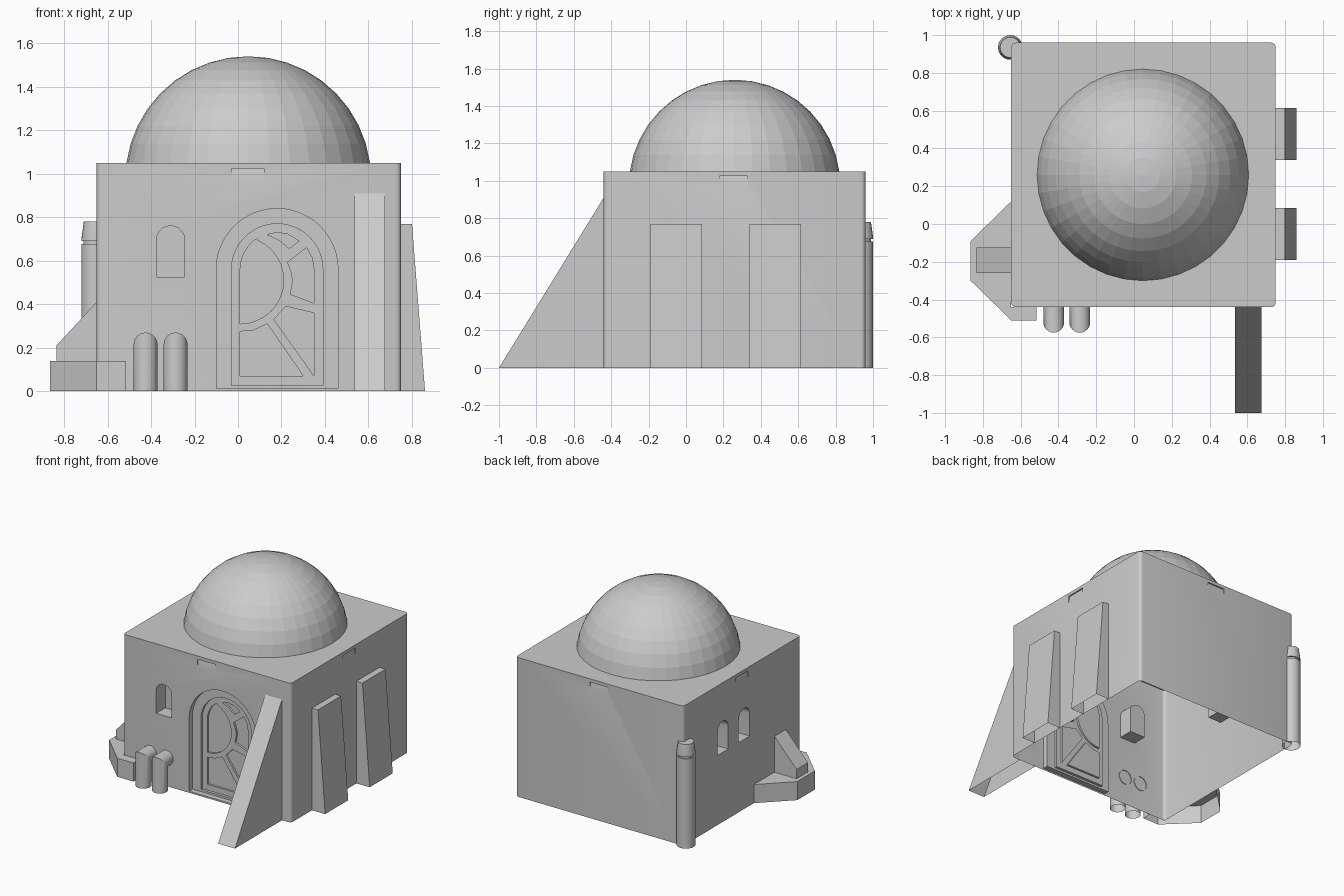
import bpy, bmesh, math
from mathutils import Matrix, Vector

if "Cube" in bpy.data.objects:
    bpy.data.objects.remove(bpy.data.objects["Cube"])

plaster = bpy.data.materials.new("plaster grey")
plaster.diffuse_color = (0.6, 0.6, 0.6, 1)
plaster.use_nodes = True
plaster.node_tree.nodes["Principled BSDF"].inputs["Base Color"].default_value = plaster.diffuse_color


def add(name, bm, smooth=False, open_bottom=False):
    """Turn a bmesh into an object, optionally without its ground faces."""
    bmesh.ops.recalc_face_normals(bm, faces=bm.faces)
    if open_bottom:
        ground = [f for f in bm.faces if all(v.co.z < 1e-4 for v in f.verts)]
        bmesh.ops.delete(bm, geom=ground, context='FACES')
    me = bpy.data.meshes.new(name)
    bm.to_mesh(me)
    bm.free()
    me.materials.append(plaster)
    ob = bpy.data.objects.new(name, me)
    bpy.context.collection.objects.link(ob)
    if smooth:
        smooth_object(ob)
    return ob


def smooth_object(ob):
    bpy.ops.object.select_all(action='DESELECT')
    ob.select_set(True)
    bpy.context.view_layer.objects.active = ob
    bpy.ops.object.shade_smooth_by_angle(angle=math.radians(32))


def prism(pts, axis, a, b):
    """Extrude a 2D outline along an axis from a to b."""
    place = {'x': lambda u, v, t: (t, u, v),
             'y': lambda u, v, t: (u, t, v),
             'z': lambda u, v, t: (u, v, t)}[axis]
    bm = bmesh.new()
    face = bm.faces.new([bm.verts.new(place(u, v, a)) for u, v in pts])
    geom = bmesh.ops.extrude_face_region(bm, geom=[face], use_keep_orig=True)["geom"]
    shift = Vector(place(0, 0, b - a))
    for v in geom:
        if isinstance(v, bmesh.types.BMVert):
            v.co += shift
    return bm


def arc(cx, cz, r, a0, a1, n):
    angles = [math.radians(a0 + (a1 - a0) * i / n) for i in range(n + 1)]
    return [(cx + r * math.cos(a), cz + r * math.sin(a)) for a in angles]


def arch(c, r, bottom, top, n=16):
    return [(c - r, bottom), (c + r, bottom)] + arc(c, top - r, r, 0, 180, n)


# Main block with softened vertical corners
FRONT = -0.44
bm = prism([(-0.65, FRONT), (0.75, FRONT), (0.75, 0.96), (-0.65, 0.96)], 'z', 0, 1.05)
upright = [e for e in bm.edges if abs(e.verts[0].co.z - e.verts[1].co.z) > 0.5]
bmesh.ops.bevel(bm, geom=upright, offset=0.025, segments=4, profile=0.5, affect='EDGES')
body = add("house_body", bm)

# Cutters: windows, stepped door recess, door panels, shallow wall notches
cutters = [prism(arch(-0.31, 0.065, 0.525, 0.76), 'y', -0.6, FRONT + 0.11)]
for y in (0.235, 0.49):
    cutters.append(prism(arch(y, 0.065, 0.525, 0.76), 'x', -0.8, -0.54))
cutters.append(prism(arch(0.18, 0.28, 0.012, 0.84, 24), 'y', -0.6, FRONT + 0.04))
cutters.append(prism(arch(0.18, 0.21, 0.027, 0.77, 24), 'y', -0.6, FRONT + 0.06))
panels = [
    arc(0.01, 0.51, 0.2, -90, 66, 14) + arc(0.18, 0.56, 0.17, 123, 180, 6),
    [(0.135, 0.72), (0.19, 0.695), (0.235, 0.657), (0.28, 0.69), (0.23, 0.722), (0.18, 0.73)],
    [(0.228, 0.593), (0.245, 0.55), (0.252, 0.51), (0.241, 0.446), (0.35, 0.405),
     (0.35, 0.56), (0.34, 0.615), (0.315, 0.66)],
    [(0.165, 0.33), (0.35, 0.07), (0.35, 0.36), (0.22, 0.39)],
    [(0.01, 0.07), (0.30, 0.07), (0.135, 0.31), (0.07, 0.28), (0.01, 0.275)],
]
for p in panels:
    cutters.append(prism(p, 'y', -0.6, FRONT + 0.075))
for k in range(4):
    notch = prism([(-0.47, 1.025), (-0.43, 1.025), (-0.45, 0.905), (-0.47, 0.905)],
                  'x', -0.03, 0.12)
    bmesh.ops.rotate(notch, verts=notch.verts, cent=(0.05, 0.26, 0),
                     matrix=Matrix.Rotation(k * math.pi / 2, 3, 'Z'))
    cutters.append(notch)

helpers = []
for c in cutters:
    cutter = add("cutter", c)
    cutter.hide_render = True
    mod = body.modifiers.new("cut", 'BOOLEAN')
    mod.operation = 'DIFFERENCE'
    mod.solver = 'EXACT'
    mod.object = cutter
    helpers.append(cutter)
bpy.context.view_layer.update()
cut = bpy.data.meshes.new_from_object(body.evaluated_get(bpy.context.evaluated_depsgraph_get()))
body.modifiers.clear()
body.data = cut
for h in helpers:
    bpy.data.objects.remove(h)

# The house shell has no floor
bm = bmesh.new()
bm.from_mesh(cut)
ground = [f for f in bm.faces if all(v.co.z < 1e-4 for v in f.verts)]
bmesh.ops.delete(bm, geom=ground, context='FACES')
bm.to_mesh(cut)
bm.free()
smooth_object(body)


def lathe(name, cx, cy, profile, n, smooth):
    bm = bmesh.new()
    rings = []
    for r, z in profile:
        if r == 0:
            rings.append([bm.verts.new((cx, cy, z))] * n)
        else:
            rings.append([bm.verts.new((cx + r * math.cos(2 * math.pi * i / n),
                                        cy + r * math.sin(2 * math.pi * i / n), z))
                          for i in range(n)])
    for lo, hi in zip(rings, rings[1:]):
        for i in range(n):
            j = (i + 1) % n
            quad = [lo[i], lo[j], hi[j], hi[i]]
            bm.faces.new(list(dict.fromkeys(quad)))
    return add(name, bm, smooth)


# Faceted dome: a sphere cap sitting slightly sunk in the roof
R, CZ, BANDS = 0.565, 0.975, 9
low = math.asin((1.05 - CZ) / R)
dome = []
for i in range(BANDS):
    a = low + (math.pi / 2 - low) * i / BANDS
    dome.append((R * math.cos(a), CZ + R * math.sin(a)))
lathe("dome", 0.047, 0.26, dome + [(0, CZ + R)], 36, False)

# Corner pipe with a tapered cap
lathe("corner_pipe", -0.655, 0.935,
      [(0.065, 0), (0.065, 0.676), (0.055, 0.676), (0.055, 0.69), (0.065, 0.69),
       (0.065, 0.70), (0.054, 0.78), (0, 0.78)], 24, True)

# Sloping buttresses: two on the right, one long one in front
for i, y in enumerate((-0.19, 0.34)):
    add(f"side_buttress_{i + 1}",
        prism([(0.75, 0), (0.86, 0), (0.80, 0.77), (0.75, 0.77)], 'y', y, y + 0.275),
        open_bottom=True)
add("front_buttress",
    prism([(-1, 0), (FRONT, 0), (FRONT, 0.91)], 'x', 0.535, 0.675), open_bottom=True)

# Angled corner bench and the wedge standing on it
add("corner_bench",
    prism([(-0.65, 0.12), (-0.865, -0.09), (-0.865, -0.30), (-0.65, -0.51),
           (-0.515, -0.51), (-0.515, FRONT), (-0.65, FRONT)], 'z', 0, 0.14),
    open_bottom=True)
add("bench_wedge",
    prism([(-0.65, 0.14), (-0.835, 0.14), (-0.835, 0.21), (-0.65, 0.41)], 'y', -0.26, -0.125))

# Mitred elbow pipes coming out of the front wall
for k, cx in enumerate((-0.425, -0.287)):
    bm = bmesh.new()
    n, r = 24, 0.055
    rings = [[], [], []]
    for i in range(n):
        a = 2 * math.pi * i / n
        x, s = cx + r * math.cos(a), r * math.sin(a)
        for ring, co in zip(rings, ((x, FRONT + 0.005, 0.215 + s),
                                    (x, -0.52 - s, 0.215 + s), (x, -0.52 - s, 0))):
            ring.append(bm.verts.new(co))
    for p, q in zip(rings, rings[1:]):
        for i in range(n):
            j = (i + 1) % n
            bm.faces.new((p[i], p[j], q[j], q[i]))
    add(f"elbow_pipe_{k + 1}", bm, True)
